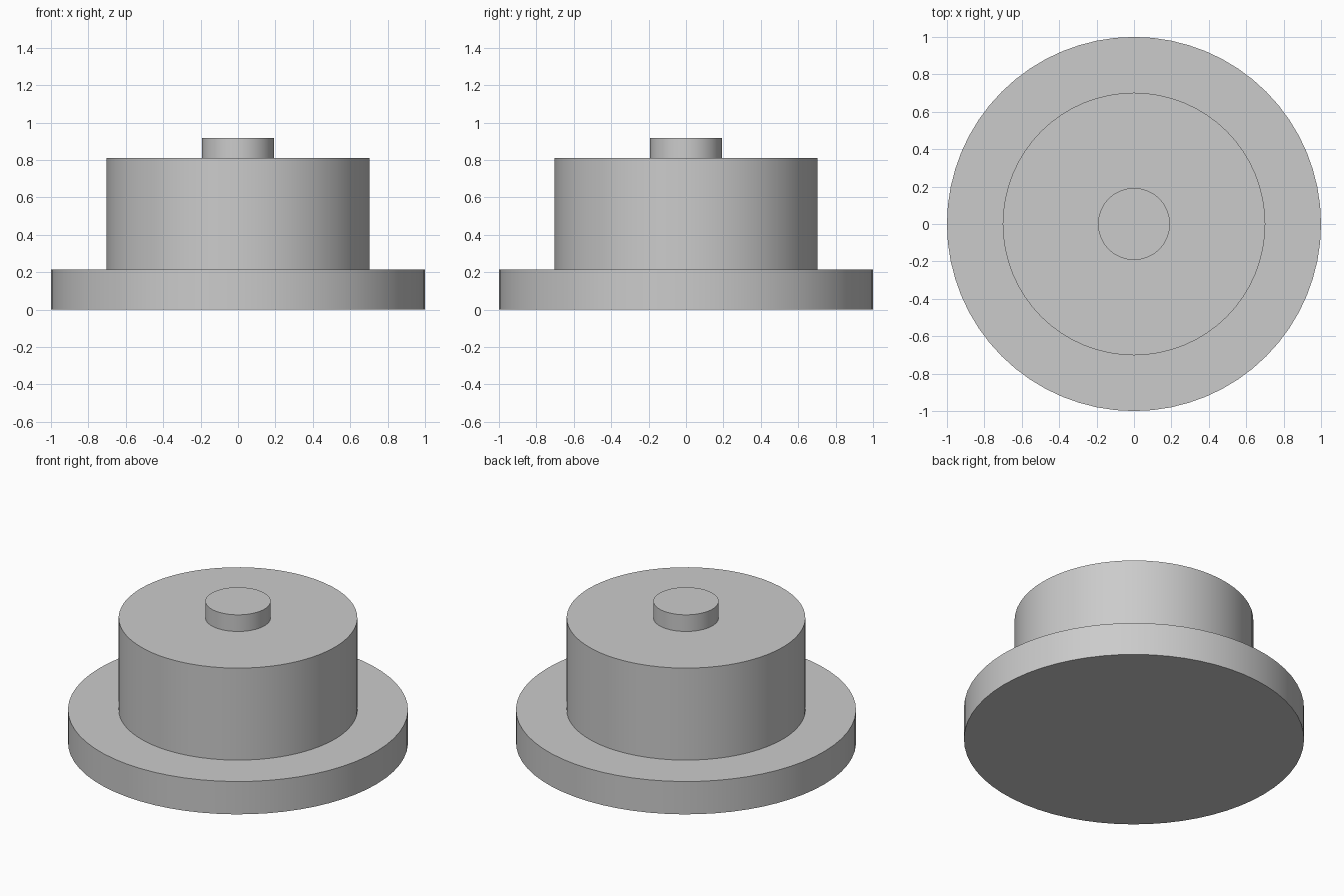
import bpy
import math

cube = bpy.data.objects.get("Cube")
if cube:
    bpy.data.objects.remove(cube, do_unlink=True)

# One plain grey for every part
grey = bpy.data.materials.new("light_grey")
grey.use_nodes = True
colour = (0.6, 0.6, 0.6, 1.0)
grey.diffuse_color = colour
grey.node_tree.nodes["Principled BSDF"].inputs["Base Color"].default_value = colour


def disc(name, radius, bottom, top):
    """Upright cylinder between two heights, with smooth sides and sharp rims."""
    bpy.ops.mesh.primitive_cylinder_add(
        vertices=64, radius=radius, depth=top - bottom,
        location=(0, 0, (bottom + top) / 2))
    part = bpy.context.object
    part.name = part.data.name = name
    part.data.materials.append(grey)
    bpy.ops.object.shade_smooth_by_angle(angle=math.radians(30))
    return part


# Wide flange, main drum and small top boss, stacked on one axis
disc("base_flange", 1.0, 0.0, 0.213)
disc("main_drum", 0.702, 0.213, 0.81)
disc("top_boss", 0.192, 0.81, 0.918)
